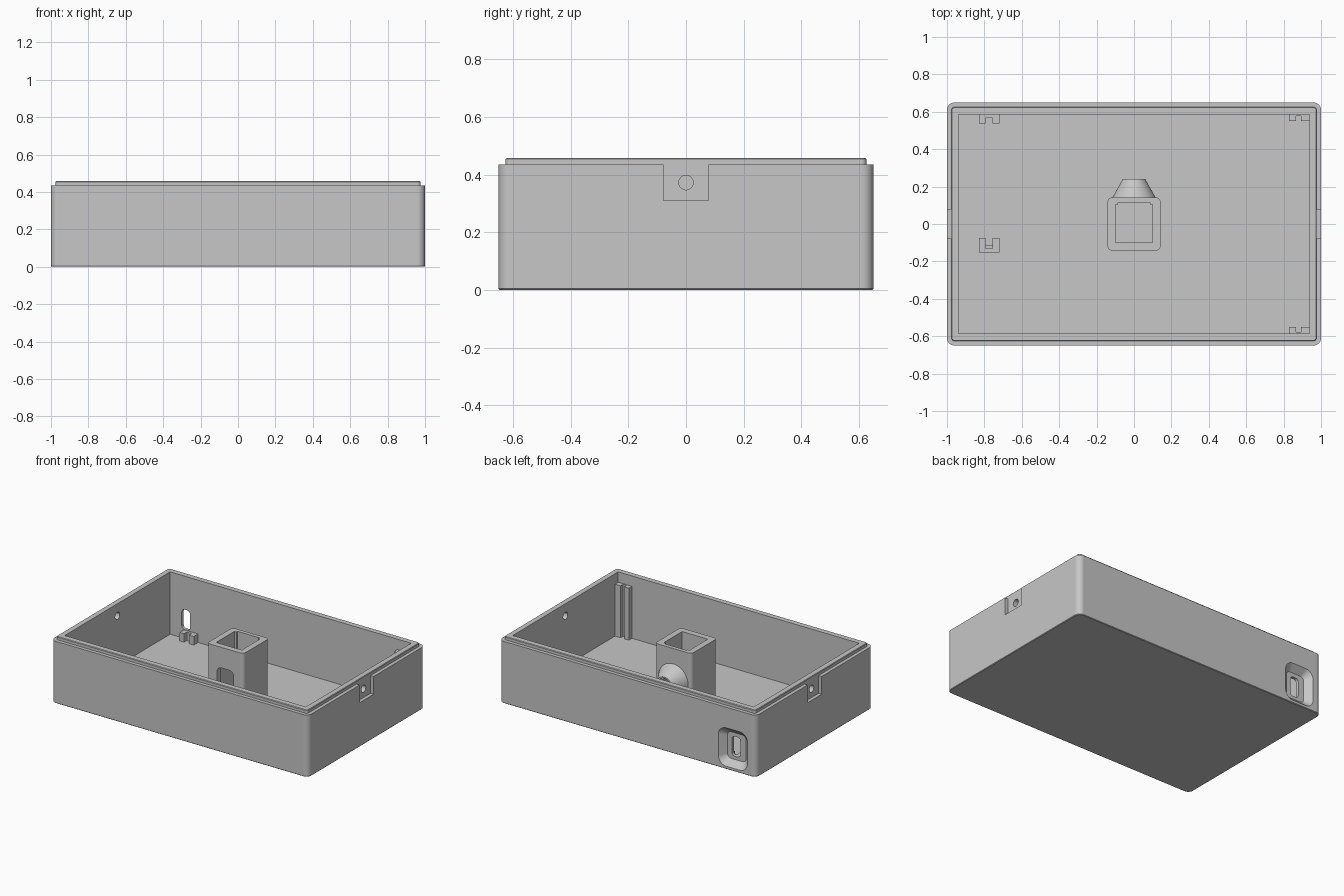
import bpy, bmesh, math
from mathutils import Vector

cube = bpy.data.objects.get("Cube")
if cube:
    bpy.data.objects.remove(cube, do_unlink=True)

grey = bpy.data.materials.new("light_grey_plastic")
grey.use_nodes = True
colour = (0.57, 0.57, 0.57, 1)
grey.diffuse_color = colour
grey.node_tree.nodes["Principled BSDF"].inputs["Base Color"].default_value = colour


def rounded(half_w, half_h, r, steps=6):
    """2D loop of a rectangle with rounded corners."""
    pts = []
    for i, (sx, sy) in enumerate([(1, 1), (-1, 1), (-1, -1), (1, -1)]):
        for k in range(steps + 1):
            a = math.pi / 2 * (i + k / steps)
            pts.append((sx * (half_w - r) + r * math.cos(a),
                        sy * (half_h - r) + r * math.sin(a)))
    return pts


def circle(r, n=40):
    return [(r * math.cos(2 * math.pi * k / n), r * math.sin(2 * math.pi * k / n))
            for k in range(n)]


def loft(name, sections, axis="z", centre=(0, 0)):
    """Closed solid through (2D loop, position) sections stacked on an axis."""
    place = {"x": lambda u, v, t: Vector((t, u, v)),
             "y": lambda u, v, t: Vector((u, t, v)),
             "z": lambda u, v, t: Vector((u, v, t))}[axis]
    bm = bmesh.new()
    rings = [[bm.verts.new(place(u + centre[0], v + centre[1], t)) for u, v in loop]
             for loop, t in sections]
    n = len(rings[0])
    for a, b in zip(rings, rings[1:]):
        for i in range(n):
            j = (i + 1) % n
            bm.faces.new((a[i], a[j], b[j], b[i]))
    bm.faces.new(rings[0])
    bm.faces.new(rings[-1])
    bmesh.ops.recalc_face_normals(bm, faces=bm.faces)
    mesh = bpy.data.meshes.new(name)
    bm.to_mesh(mesh)
    bm.free()
    mesh.materials.append(grey)
    obj = bpy.data.objects.new(name, mesh)
    bpy.context.collection.objects.link(obj)
    return obj


def box(name, x0, x1, y0, y1, z0, z1):
    loop = [(x0, y0), (x1, y0), (x1, y1), (x0, y1)]
    return loft(name, [(loop, z0), (loop, z1)])


def activate(obj):
    bpy.ops.object.select_all(action="DESELECT")
    obj.select_set(True)
    bpy.context.view_layer.objects.active = obj


def combine(obj, tool, operation="DIFFERENCE"):
    mod = obj.modifiers.new(operation, "BOOLEAN")
    mod.operation = operation
    mod.solver = "EXACT"
    mod.object = tool
    activate(obj)
    bpy.ops.object.modifier_apply(modifier=mod.name)
    bpy.data.objects.remove(tool, do_unlink=True)


def finish(obj):
    activate(obj)
    bpy.ops.object.shade_smooth_by_angle(angle=math.radians(30))
    mod = obj.modifiers.new("flat_walls", "WEIGHTED_NORMAL")
    mod.keep_sharp = True


FLOOR = 0.02

# Open tray with a stepped lip around the rim
outer = rounded(1, 0.65, 0.04)
lip = rounded(0.976, 0.625, 0.016)
tray = loft("tray", [(rounded(0.996, 0.646, 0.036), 0), (outer, 0.004), (outer, 0.435),
                     (lip, 0.435), (lip, 0.454),
                     (rounded(0.973, 0.622, 0.013), 0.458)])
combine(tray, box("cavity_cut", -0.937, 0.937, -0.585, 0.585, FLOOR, 0.6))

# Latch recess and screw hole in both short walls
for side in (-1, 1):
    x0, x1 = sorted((side * 0.976, side * 1.05))
    combine(tray, box("latch_cut", x0, x1, -0.078, 0.078, 0.31, 0.45))
    a, b = sorted((side * 0.9, side * 1.1))
    combine(tray, loft("screw_cut", [(circle(0.025), a), (circle(0.025), b)],
                       "x", (0, 0.372)))

# Tapered port recess and slot in the back wall
mouth = rounded(0.113, 0.135, 0.06)
combine(tray, loft("port_cut", [(rounded(0.072, 0.094, 0.03), 0.607),
                                (mouth, 0.65), (mouth, 0.7)],
                   "y", (-0.82, 0.155)))
slot = rounded(0.032, 0.07, 0.022)
combine(tray, loft("slot_cut", [(slot, 0.55), (slot, 0.7)], "y", (-0.815, 0.153)))
finish(tray)

# Hollow central post with a cone nozzle behind and a rounded opening in front
BORE = (0, 0.225)
shell = rounded(0.142, 0.142, 0.025)
post = loft("centre_post", [(shell, FLOOR - 0.01), (shell, 0.448)])
combine(post, loft("cone", [(circle(0.115), 0.13), (circle(0.115), 0.142),
                            (circle(0.06), 0.24)], "y", BORE), "UNION")
combine(post, box("hollow_cut", -0.1, 0.1, -0.1, 0.103, FLOOR, 0.6))
combine(post, box("notch_cut", -0.085, 0.085, 0.09, 0.115, FLOOR, 0.6))
for r, y0, y1 in ((0.038, 0.05, 0.3), (0.05, 0.225, 0.3)):
    combine(post, loft("nozzle_cut", [(circle(r), y0), (circle(r), y1)], "y", BORE))
opening = rounded(0.065, 0.078, 0.035)
combine(post, loft("front_cut", [(opening, -0.2), (opening, -0.05)], "y", BORE))
finish(post)


# Slotted board holders
def holder(name, x0, x1, s0, s1, base, tip, slot_end, top):
    loop = [(x0, base), (x1, base), (x1, tip), (s1, tip),
            (s1, slot_end), (s0, slot_end), (s0, tip), (x0, tip)]
    return loft(name, [(loop, FLOOR - 0.01), (loop, top)])


holder("short_holder_back", -0.83, -0.72, -0.795, -0.757, 0.59, 0.537, 0.567, 0.08)
holder("short_holder_front", -0.83, -0.72, -0.793, -0.757, -0.152, -0.075, -0.13, 0.08)
box("holder_step", -0.793, -0.757, -0.14, -0.112, FLOOR - 0.01, 0.05)
for label, s in (("front", -1), ("back", 1)):
    holder("tall_holder_" + label, 0.83, 0.94, 0.865, 0.893,
           s * 0.59, s * 0.55, s * 0.578, 0.385)
